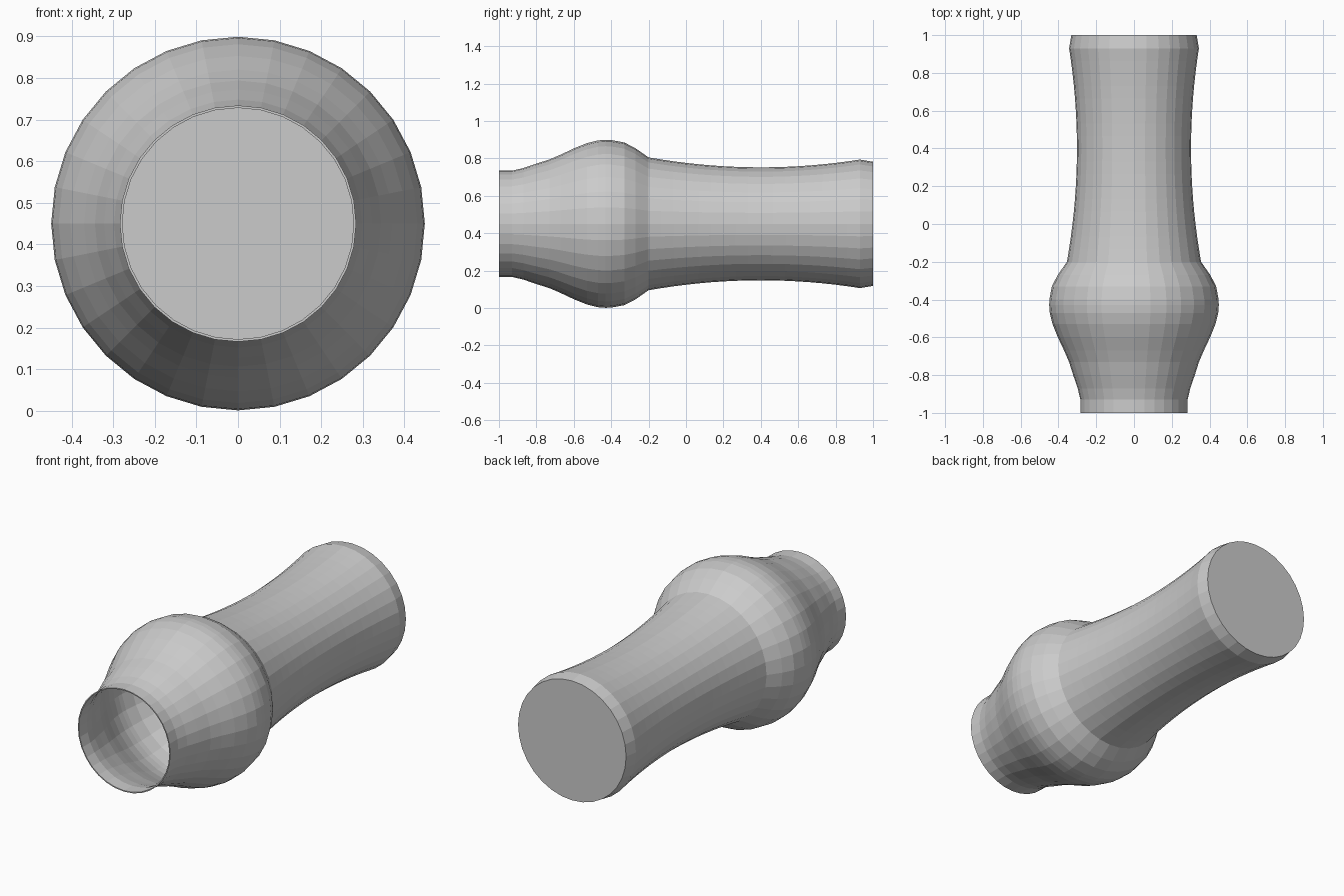
import bpy, bmesh
from math import sin, cos, pi

if "Cube" in bpy.data.objects:
    bpy.data.objects.remove(bpy.data.objects["Cube"])

SIDES = 32
AXIS_Z = 0.45

# Outer profile along the y axis: (y, radius)
profile = [(-1, .284), (-.93, .284), (-.87, .298), (-.8, .322), (-.73, .344),
           (-.67, .37), (-.6, .403), (-.53, .431), (-.47, .446), (-.43, .449), (-.4, .448),
           (-.33, .435), (-.27, .404), (-.2, .355)]
# Waisted handle, a shallow parabola with its narrowest point at y = 0.4
for i in range(1, 18):
    y = -.2 + i * 1.13 / 17
    profile.append((y, .302 + .148 * (y - .4) ** 2))
profile.append((1, .332))


def inner_radius(y, r):
    return r - .006


# Thin wall: outer skin, closed back, inner skin and closed inner floor
inner = [(min(y, .994), inner_radius(y, r)) for y, r in reversed(profile)]
path = profile + inner

bm = bmesh.new()
rings = [[bm.verts.new((r * sin(2 * pi * k / SIDES), y, AXIS_Z + r * cos(2 * pi * k / SIDES)))
          for k in range(SIDES)] for y, r in path]


def bridge(a, b):
    for k in range(SIDES):
        n = (k + 1) % SIDES
        bm.faces.new((a[k], a[n], b[n], b[k]))


back = len(profile) - 1
for i in range(len(rings) - 1):
    if i != back:
        bridge(rings[i], rings[i + 1])
bridge(rings[-1], rings[0])              # front rim
bm.faces.new(rings[back])                # outer back cap
bm.faces.new(rings[back + 1])            # inner floor
bmesh.ops.recalc_face_normals(bm, faces=bm.faces[:back * SIDES])
bmesh.ops.recalc_face_normals(bm, faces=bm.faces[:])

mesh = bpy.data.meshes.new("hollow_bulb_handle")
bm.to_mesh(mesh)
bm.free()
bpy.context.collection.objects.link(bpy.data.objects.new("hollow_bulb_handle", mesh))
